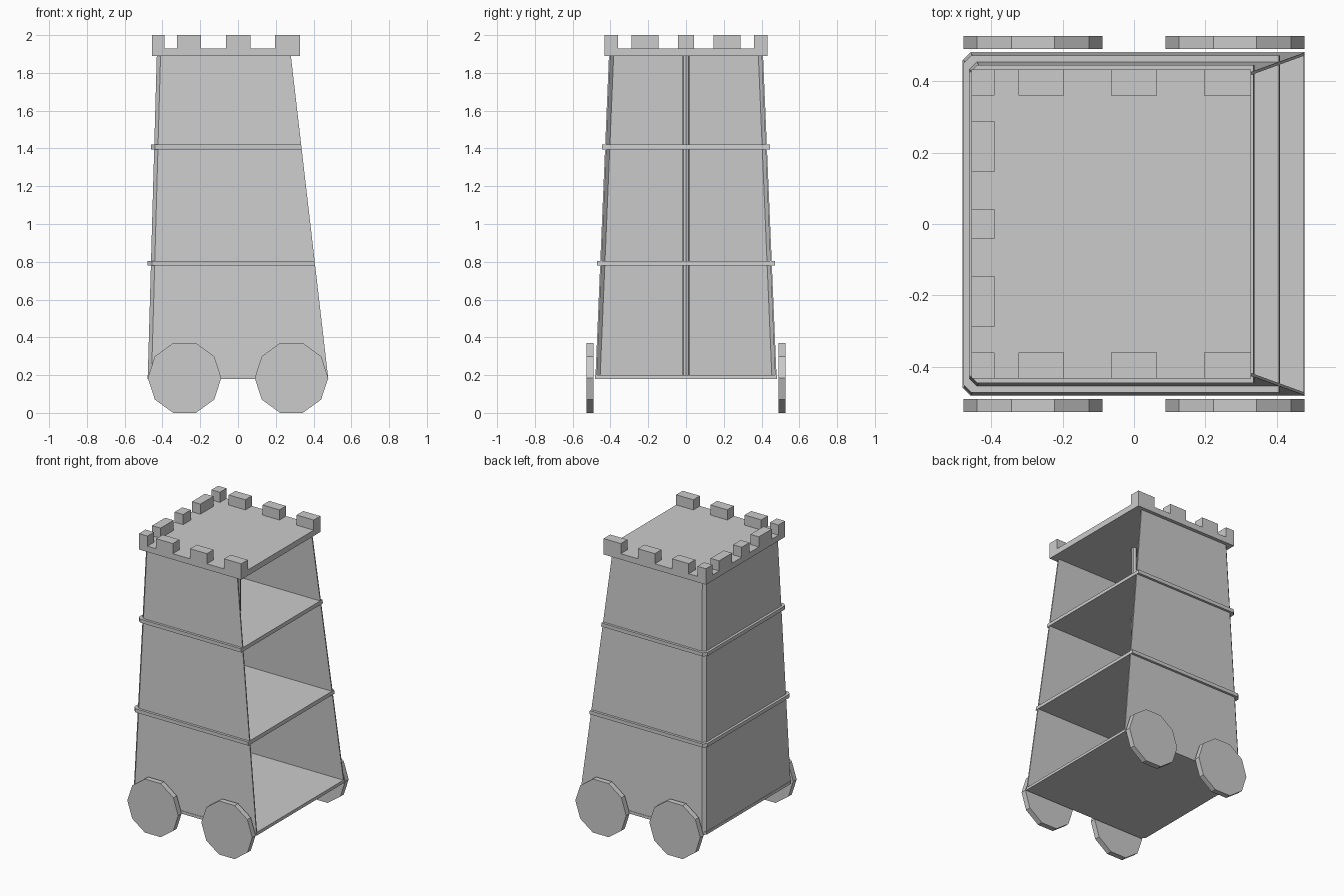
import bpy, bmesh, math
from mathutils import Matrix

if "Cube" in bpy.data.objects:
    bpy.data.objects.remove(bpy.data.objects["Cube"])

Z0, Z1 = 0.18, 1.89   # bottom and top of the tower shell


def make_object(name, bm):
    bmesh.ops.recalc_face_normals(bm, faces=bm.faces)
    mesh = bpy.data.meshes.new(name)
    bm.to_mesh(mesh)
    bm.free()
    ob = bpy.data.objects.new(name, mesh)
    bpy.context.collection.objects.link(ob)
    return ob


def loft(name, low, high, z_low, z_high):
    """Closed prism between two outlines of equal length."""
    bm = bmesh.new()
    a = [bm.verts.new((x, y, z_low)) for x, y in low]
    b = [bm.verts.new((x, y, z_high)) for x, y in high]
    n = len(a)
    for i in range(n):
        j = (i + 1) % n
        bm.faces.new((a[i], a[j], b[j], b[i]))
    bm.faces.new(a[::-1])
    bm.faces.new(b)
    return make_object(name, bm)


def box(name, x0, x1, y0, y1, z0, z1):
    o = [(x0, y0), (x1, y0), (x1, y1), (x0, y1)]
    return loft(name, o, o, z0, z1)


def cylinder(name, radius, depth, sides, matrix):
    bm = bmesh.new()
    bmesh.ops.create_cone(bm, cap_ends=True, segments=sides, radius1=radius,
                          radius2=radius, depth=depth, matrix=matrix)
    return make_object(name, bm)


def outline(xl, xr, y, c):
    """Open path around the back, with chamfered closed-side corners."""
    return [(xr, -y), (xl + c, -y), (xl, -y + c),
            (xl, y - c), (xl + c, y), (xr, y)]


def shell_at(z):
    """Left x, right x and half width of the tapered tower at a height."""
    t = (z - Z0) / (Z1 - Z0)
    return -0.478 + 0.048 * t, 0.478 - 0.198 * t, 0.48 - 0.072 * t


# Tapered wall shell, open on the +x side
def shell_section(z, t=0.008):
    xl, xr, y = shell_at(z)
    return outline(xl, xr, y, 0.02) + outline(xl + t, xr, y - t, 0.017)[::-1]


loft("tower_walls", shell_section(Z0), shell_section(Z1), Z0, Z1)

# Floors: the bottom one is flush, the upper ones project as bands
for name, z0, z1, out in (("bottom_floor", 0.18, 0.20, 0.002),
                          ("middle_floor", 0.78, 0.805, 0.017),
                          ("upper_floor", 1.395, 1.42, 0.017)):
    lo, hi = shell_at(z0), shell_at(z1)
    mid = shell_at((z0 + z1) / 2)
    sec = [outline(mid[0] - out, s[1], mid[2] + out, 0.022) for s in (lo, hi)]
    loft(name, sec[0], sec[1], z0, z1)

# Central post through all storeys
cylinder("central_post", 0.018, 1.69, 8, Matrix.Translation((0, 0, 1.045)))

# Top platform
XL, XR, Y = -0.455, 0.327, 0.432
box("top_platform", XL, XR, -Y, Y, 1.89, 1.93)

# Battlements along both long sides and the closed end
for s in (-1, 1):
    for x0, x1 in ((XL, -0.39), (-0.323, -0.196), (-0.064, 0.065), (0.196, XR)):
        ya, yb = sorted((s * 0.36, s * Y))
        box("side_merlon", x0, x1, ya, yb, 1.93, 2.0)
for y0, y1 in ((-0.288, -0.146), (-0.042, 0.042), (0.146, 0.288)):
    box("end_merlon", XL, -0.39, y0, y1, 1.93, 2.0)

# Ten-sided wheels
for x in (-0.283, 0.283):
    for s in (-1, 1):
        m = (Matrix.Translation((x, s * 0.508, 0.185))
             @ Matrix.Rotation(math.pi / 2, 4, 'X')
             @ Matrix.Rotation(math.pi / 2, 4, 'Z'))
        # turn so that a flat side rests on the ground
        ob = cylinder("wheel", 0.1945, 0.037, 10, m)
        low = sorted(v.co.z for v in ob.data.vertices)
        if low[3] - low[0] > 0.01:
            ob.data.transform(Matrix.Translation((x, 0, 0.185))
                              @ Matrix.Rotation(math.pi / 10, 4, 'Y')
                              @ Matrix.Translation((-x, 0, -0.185)))
